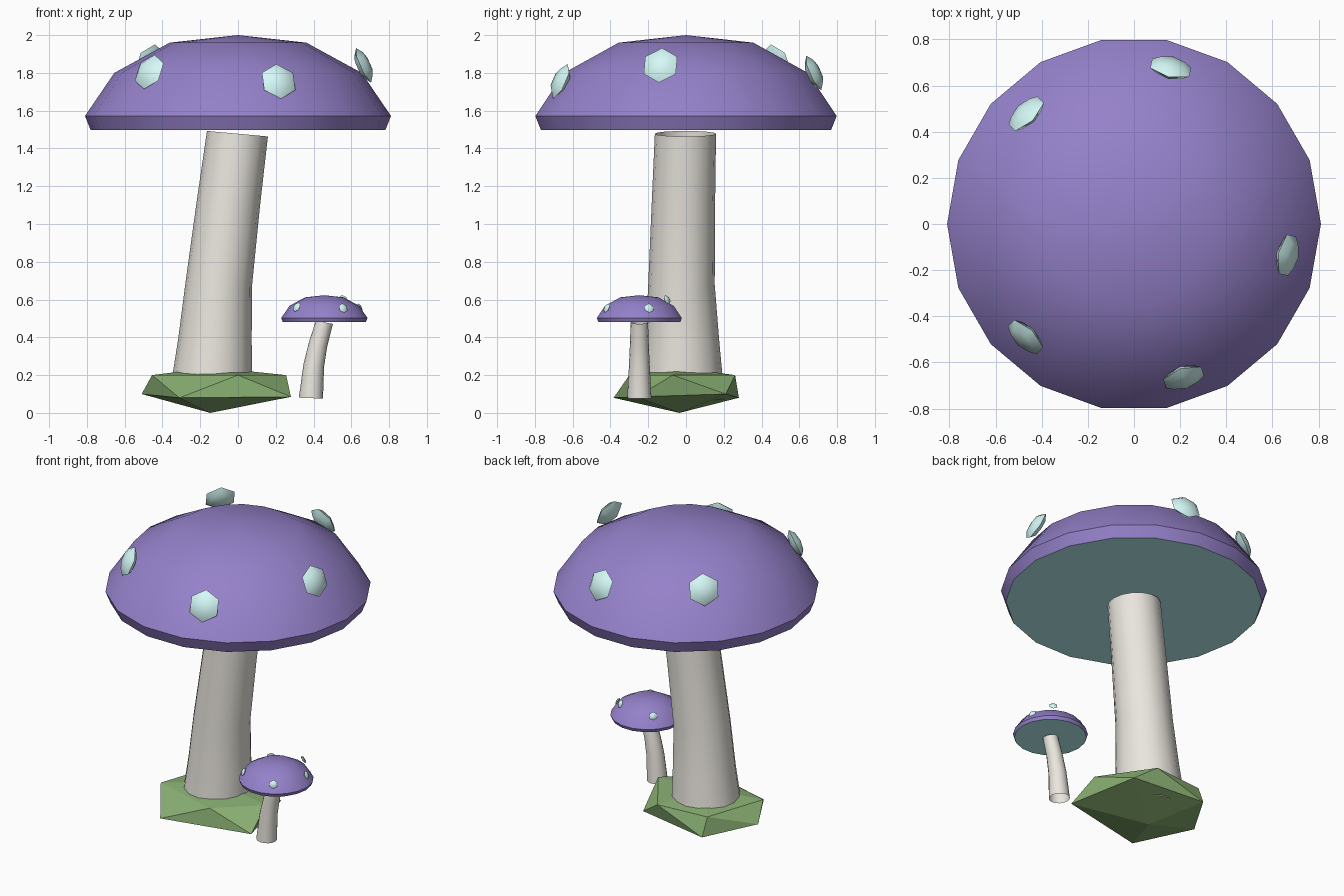
import bpy, bmesh, math
from mathutils import Vector, Matrix

if "Cube" in bpy.data.objects:
    bpy.data.objects.remove(bpy.data.objects["Cube"])


def material(name, rgb):
    m = bpy.data.materials.new(name)
    m.diffuse_color = (*rgb, 1)
    m.use_nodes = True
    m.node_tree.nodes["Principled BSDF"].inputs["Base Color"].default_value = m.diffuse_color
    return m


PURPLE = material("cap purple", (0.30, 0.22, 0.59))
TEAL = material("gill teal", (0.52, 0.95, 0.97))
CREAM = material("stem cream", (0.82, 0.79, 0.73))
PALE = material("spot pale", (0.66, 0.95, 0.93))
GREEN = material("moss green", (0.25, 0.43, 0.17))


def finish(bm, name, mats, smooth_angle=None, closed=True):
    if closed:
        bmesh.ops.recalc_face_normals(bm, faces=bm.faces)
    me = bpy.data.meshes.new(name)
    bm.to_mesh(me)
    bm.free()
    for m in mats:
        me.materials.append(m)
    ob = bpy.data.objects.new(name, me)
    bpy.context.collection.objects.link(ob)
    if smooth_angle:
        bpy.ops.object.select_all(action='DESELECT')
        ob.select_set(True)
        bpy.context.view_layer.objects.active = ob
        bpy.ops.object.shade_smooth_by_angle(angle=math.radians(smooth_angle))
    return ob


def loft(bm, rings):
    """Skin a list of equal-length point rings."""
    loops = [[bm.verts.new(p) for p in r] for r in rings]
    n = len(loops[0])
    for a, b in zip(loops, loops[1:]):
        for i in range(n):
            j = (i + 1) % n
            bm.faces.new((a[i], a[j], b[j], b[i]))
    return loops


def ring(center, r, n, tilt=0.0):
    rot = Matrix.Rotation(tilt, 3, 'Y')
    return [Vector(center) + rot @ Vector((r * math.cos(2 * math.pi * i / n),
            r * math.sin(2 * math.pi * i / n), 0)) for i in range(n)]


def cap(name, x, y, top, s):
    # domed cap with a narrow inward rim and flat underside
    profile = [(0.78, -0.503), (0.81, -0.428), (0.655, -0.20), (0.362, -0.04)]
    bm = bmesh.new()
    loops = loft(bm, [ring((x, y, top + z * s), r * s, 18) for r, z in profile])
    tip = bm.verts.new((x, y, top))
    last = loops[-1]
    for i in range(18):
        bm.faces.new((last[i], last[(i + 1) % 18], tip))
    bm.faces.new(loops[0]).material_index = 1
    finish(bm, name, [PURPLE, TEAL], 30)


def stem(name, sections):
    # open leaning tube: (centre, radius, tilt) per section
    bm = bmesh.new()
    loft(bm, [ring(c, r, 16, t) for c, r, t in sections])
    finish(bm, name, [CREAM], 40, closed=False)


def spots(name, center, places, r):
    # flattened six-sided blobs facing outwards from the cap
    for k, (x, y, z) in enumerate(places):
        c = Vector((x, y, z))
        az = math.atan2(y - center[1], x - center[0])
        el = math.radians(24)
        out = Vector((math.cos(az) * math.cos(el), math.sin(az) * math.cos(el), math.sin(el)))
        side = Vector((-math.sin(az), math.cos(az), 0))
        up = out.cross(side)
        bm = bmesh.new()
        loops = loft(bm, [[c + out * (h * r) + (up * math.cos(i * math.pi / 3)
                           + side * math.sin(i * math.pi / 3)) * (w * r) for i in range(6)]
                          for w, h in ((0.65, -0.25), (1, 0), (0.65, 0.25))])
        for lp, h in ((loops[0], -0.35), (loops[-1], 0.35)):
            p = bm.verts.new(c + out * (h * r))
            for i in range(6):
                bm.faces.new((lp[i], lp[(i + 1) % 6], p))
        finish(bm, f"{name}_{k + 1}", [PALE], 55)


# large mushroom
cap("large_cap", 0, 0, 2.0, 1.0)
stem("large_stem", [((-0.144, -0.017, 0.072), 0.222, 0.04),
                    ((-0.122, -0.019, 0.38), 0.195, 0.06),
                    ((-0.102, -0.024, 0.68), 0.176, 0.09),
                    ((-0.052, -0.014, 1.10), 0.168, 0.10),
                    ((-0.003, -0.003, 1.478), 0.162, 0.09)])
spots("large_spot", (0, 0), [(0.159, 0.677, 1.80), (-0.467, 0.478, 1.86), (-0.47, -0.49, 1.805),
                             (0.215, -0.665, 1.755), (0.665, -0.135, 1.84)], 0.1)

# small mushroom
cap("small_cap", 0.457, -0.247, 0.623, 0.282)
stem("small_stem", [((0.386, -0.247, 0.078), 0.064, 0.04),
                    ((0.401, -0.247, 0.25), 0.055, 0.12),
                    ((0.423, -0.247, 0.36), 0.050, 0.16),
                    ((0.457, -0.247, 0.479), 0.046, 0.17)])
spots("small_spot", (0.457, -0.247), [(0.310, -0.385, 0.56), (0.557, -0.42, 0.555), (0.645, -0.195, 0.555),
                                      (0.557, -0.10, 0.60), (0.327, -0.12, 0.57)], 0.027)

# faceted moss clump: bottom tip, lower ring, upper ring, top tip
bm = bmesh.new()
for p in [(-0.147, -0.035, 0.0),
          (0.28, -0.26, 0.085), (-0.31, -0.383, 0.08), (-0.51, -0.037, 0.10),
          (-0.315, 0.28, 0.08), (0.172, 0.21, 0.10),
          (0.0, -0.30, 0.20), (-0.455, -0.17, 0.20), (-0.32, 0.23, 0.20),
          (0.03, 0.26, 0.20), (0.255, -0.07, 0.20),
          (-0.13, -0.03, 0.24)]:
    bm.verts.new(p)
bmesh.ops.convex_hull(bm, input=bm.verts)
finish(bm, "moss_clump", [GREEN])
